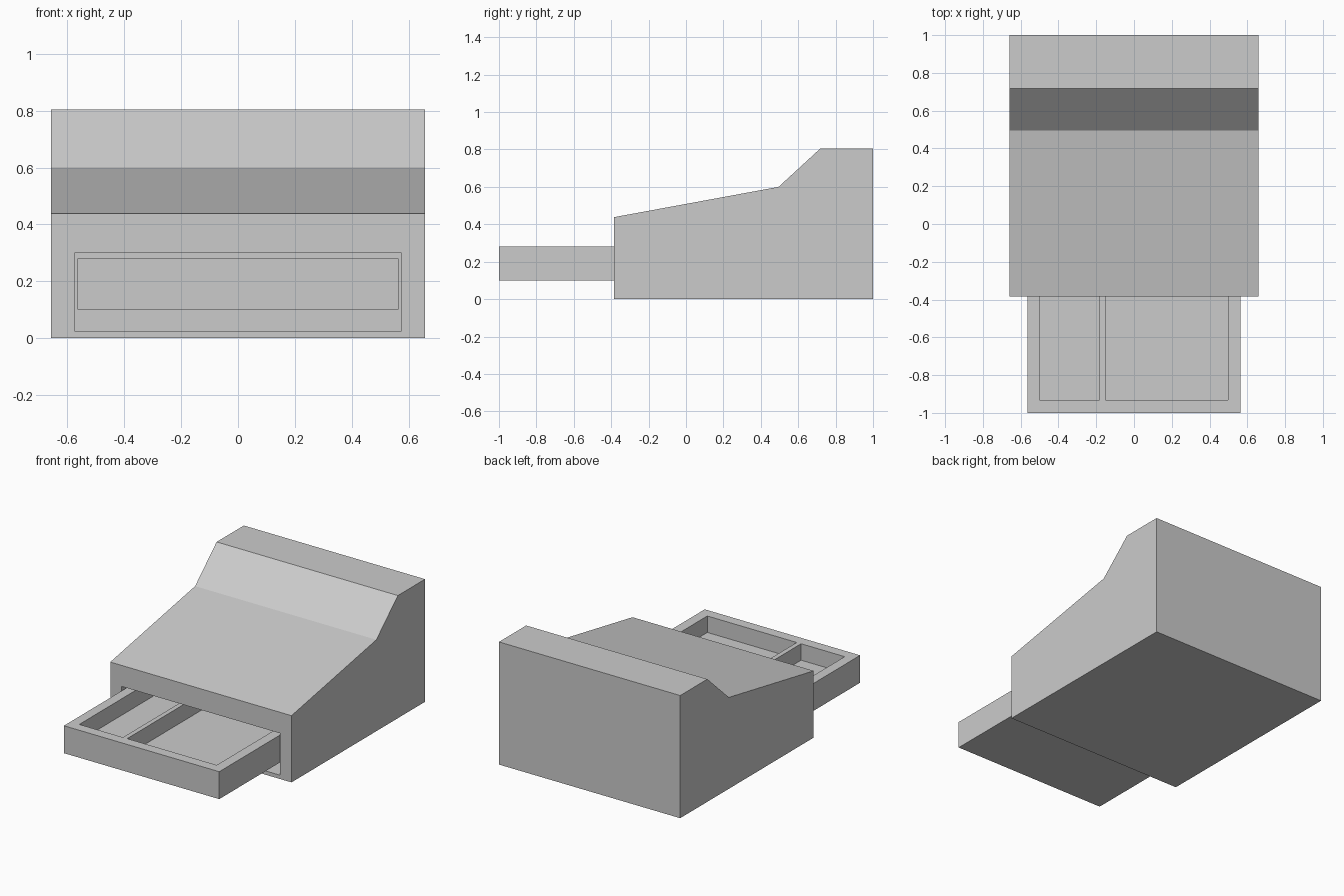
import bpy, bmesh

if "Cube" in bpy.data.objects:
    bpy.data.objects.remove(bpy.data.objects["Cube"])


def prism(name, profile, x0, x1):
    """Extrude a (y, z) outline along x."""
    bm = bmesh.new()
    face = bm.faces.new([bm.verts.new((x0, y, z)) for y, z in profile])
    new = bmesh.ops.extrude_face_region(bm, geom=[face])["geom"]
    verts = [v for v in new if isinstance(v, bmesh.types.BMVert)]
    bmesh.ops.translate(bm, verts=verts, vec=(x1 - x0, 0, 0))
    bmesh.ops.recalc_face_normals(bm, faces=bm.faces)
    mesh = bpy.data.meshes.new(name)
    bm.to_mesh(mesh)
    bm.free()
    obj = bpy.data.objects.new(name, mesh)
    bpy.context.collection.objects.link(obj)
    return obj


def box(name, x, y, z):
    return prism(name, [(y[0], z[0]), (y[1], z[0]), (y[1], z[1]), (y[0], z[1])], *x)


def carve(target, x, y, z):
    """Cut a box-shaped hollow out of the target."""
    cutter = box("cutter", x, y, z)
    cutter.hide_render = True
    mod = target.modifiers.new("hollow", "BOOLEAN")
    mod.operation = "DIFFERENCE"
    mod.solver = "EXACT"
    mod.object = cutter
    bpy.context.view_layer.objects.active = target
    bpy.ops.object.modifier_apply(modifier=mod.name)
    bpy.data.objects.remove(cutter)


# Cabinet with sloped top and raised back
cabinet = prism("cabinet", [(-0.385, 0), (1, 0), (1, 0.805), (0.718, 0.805),
                            (0.495, 0.6), (-0.385, 0.438)], -0.658, 0.658)
# Drawer bay
carve(cabinet, (-0.575, 0.575), (-0.6, 0.93), (0.025, 0.3))

# Open drawer with two compartments
drawer = box("drawer", (-0.564, 0.564), (-1, 0.2), (0.1, 0.28))
for x in ((-0.5, -0.183), (-0.152, 0.498)):
    carve(drawer, x, (-0.932, 0.135), (0.172, 0.4))
